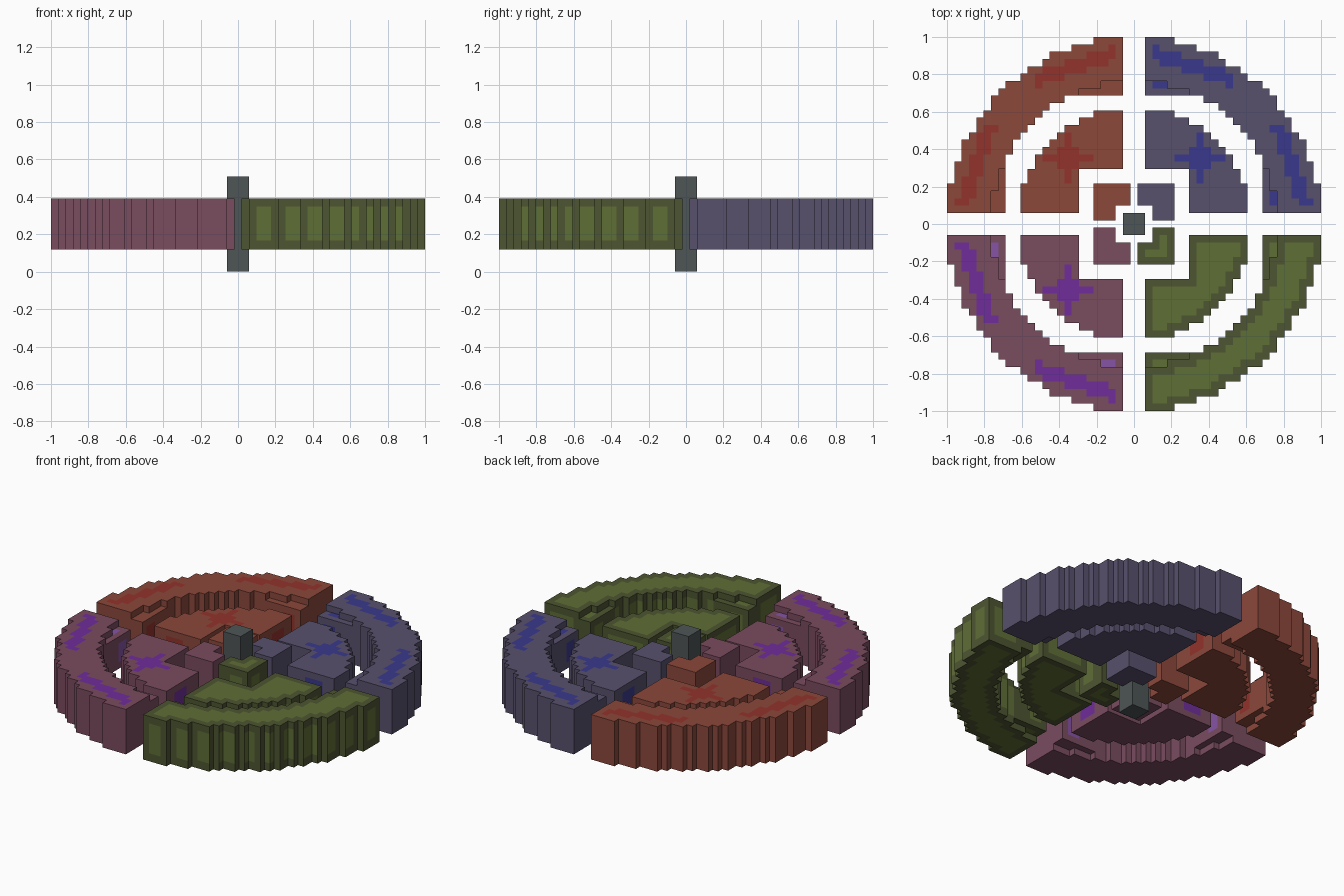
import bpy, bmesh

cube = bpy.data.objects.get("Cube")
if cube:
    bpy.data.objects.remove(cube, do_unlink=True)

C = 2 / 51                       # size of one block
TALL = (3, 4.25, 8.9, 10)        # height bands of the rims and hub blocks
LOW = (4, 5, 8, 9)               # height bands of the recessed discs and ledges
STRIPES = {3, 4, 7, 8, 10, 11, 13, 14, 16, 18, 20, 22}


def material(name, hexcode):
    rgb = [int(hexcode[k:k + 2], 16) / 255 for k in (0, 2, 4)]
    lin = [((v + 0.055) / 1.055) ** 2.4 if v > 0.04 else v / 12.92 for v in rgb]
    mat = bpy.data.materials.new(name)
    mat.use_nodes = True
    mat.diffuse_color = (*lin, 1)
    bsdf = next(n for n in mat.node_tree.nodes if n.type == 'BSDF_PRINCIPLED')
    bsdf.inputs["Base Color"].default_value = (*lin, 1)
    bsdf.inputs["Roughness"].default_value = 0.8
    return mat


# Footprints of one quarter, as sets of block columns
quarter = [(i, j) for i in range(2, 26) for j in range(2, 26)]
RIM = {(i, j) for i, j in quarter if 19.5 ** 2 < i * i + j * j <= 25.5 ** 2}
LEDGE = {(i, j) for i, j in quarter if i * i + j * j <= 19.5 ** 2 and max(i, j) >= 18
         and min(i, j) <= 7}
DISC = {(i, j) for i, j in quarter if i * i + j * j <= 16 ** 2 and max(i, j) > 7}
HUB = {(i, j) for i in range(1, 6) for j in range(1, 6) if max(i, j) > 2}


def interior(cells):
    return {(i, j) for i, j in cells
            if all((i + a, j + b) in cells for a in (-1, 0, 1) for b in (-1, 0, 1))}


def both_ways(cells):
    return cells | {(j, i) for i, j in cells}


def in_star(a, b):
    return max(a, b) + 2 * min(a, b) <= 3


# Painted patches on the tops
RIM_STREAK = both_ways({(i, j) for i, j in RIM
                        if 3 <= i <= 13 and abs(j - 24.3 + 0.34 * i) <= 1})
DISC_STAR = {(i, j) for i, j in DISC if in_star(abs(i - 9), abs(j - 9))}
LEDGE_SPOT = both_ways({(3, 19), (4, 19)})


def build(name, cells, levels, patch, side_rule, sx, sy, mats, paint_bottom):
    """Raise a stepped footprint and colour its tops and sides by rule."""
    bm = bmesh.new()
    cache = {}

    def vert(x, y, z):
        key = (x, y, z)
        if key not in cache:
            cache[key] = bm.verts.new((sx * x * C, sy * y * C, z * C))
        return cache[key]

    def face(points, painted):
        f = bm.faces.new([vert(*p) for p in points])
        f.material_index = 1 if painted else 0

    for i, j in sorted(cells):
        ring = [(i - .5, j - .5), (i + .5, j - .5), (i + .5, j + .5), (i - .5, j + .5)]
        painted = (i, j) in patch
        face([(x, y, levels[-1]) for x, y in ring], painted)
        face([(x, y, levels[0]) for x, y in reversed(ring)], painted and paint_bottom)
        steps = ((0, -1), (1, 0), (0, 1), (-1, 0))
        for k, (dx, dy) in enumerate(steps):
            if (i + dx, j + dy) in cells:
                continue
            p, q = ring[k], ring[(k + 1) % 4]
            along, across = (j, i) if dx else (i, j)
            for band, (lo, hi) in enumerate(zip(levels, levels[1:])):
                mid = band == 1 and side_rule(along, across, dx + dy)
                face([(*p, lo), (*q, lo), (*q, hi), (*p, hi)], mid)
    bmesh.ops.recalc_face_normals(bm, faces=bm.faces[:])
    bmesh.ops.dissolve_limit(bm, angle_limit=0.01, verts=bm.verts[:],
                             edges=bm.edges[:], delimit={'MATERIAL'})
    mesh = bpy.data.meshes.new(name)
    bm.to_mesh(mesh)
    bm.free()
    for m in mats:
        mesh.materials.append(m)
    bpy.context.collection.objects.link(bpy.data.objects.new(name, mesh))


# Side colouring rules
def plain_side(along, across, direction):
    return False


def ledge_side(along, across, direction):
    return direction < 0 and across == 18 and along in (3, 4)


def disc_side(along, across, direction):
    return direction < 0 and across == 2 and 11 <= along <= 13


def striped_side(along, across, direction):
    if direction < 0 and across == 2:            # flat end walls
        return along not in (8, 15, 19, 20, 25)
    return along in STRIPES


red = material("brick red", "8b483b")
red_spot = material("deep red", "92332b")
blue = material("slate blue", "58516d")
blue_spot = material("strong blue", "3a398c")
plum = material("dusty plum", "7a4c5f")
violet = material("violet", "702d9b")
lilac = material("lilac", "8654a5")
olive = material("dark olive", "4d5531")
moss = material("moss green", "5f6e36")
grey = material("stone grey", "4e5556")

quarters = (
    ("back_right", -1, 1, red, red_spot, red_spot),
    ("back_left", 1, 1, blue, blue_spot, blue_spot),
    ("front_right", -1, -1, plum, violet, lilac),
    ("front_left", 1, -1, olive, moss, moss),
)
for where, sx, sy, body, spot, ledge_spot in quarters:
    mossy = body is olive
    ledge_top = set() if body is red else LEDGE_SPOT
    parts = (
        ("outer_rim", RIM, TALL, RIM_STREAK, plain_side, spot),
        ("rim_ledge", LEDGE, LOW, ledge_top, ledge_side, ledge_spot),
        ("inner_disc", DISC, LOW, DISC_STAR, disc_side, spot),
        ("hub_block", HUB, TALL, set(), plain_side, spot),
    )
    for part, cells, levels, patch, rule, paint in parts:
        if mossy and part != "rim_ledge":
            patch, rule = interior(cells), striped_side
        build(f"{where}_{part}", cells, levels, patch, rule, sx, sy, (body, paint), mossy)

# Central post
bpy.ops.mesh.primitive_cube_add(size=1, location=(0, 0, 6.5 * C))
post = bpy.context.object
post.name = "center_post"
post.scale = (3 * C, 3 * C, 13 * C)
post.data.materials.append(grey)
